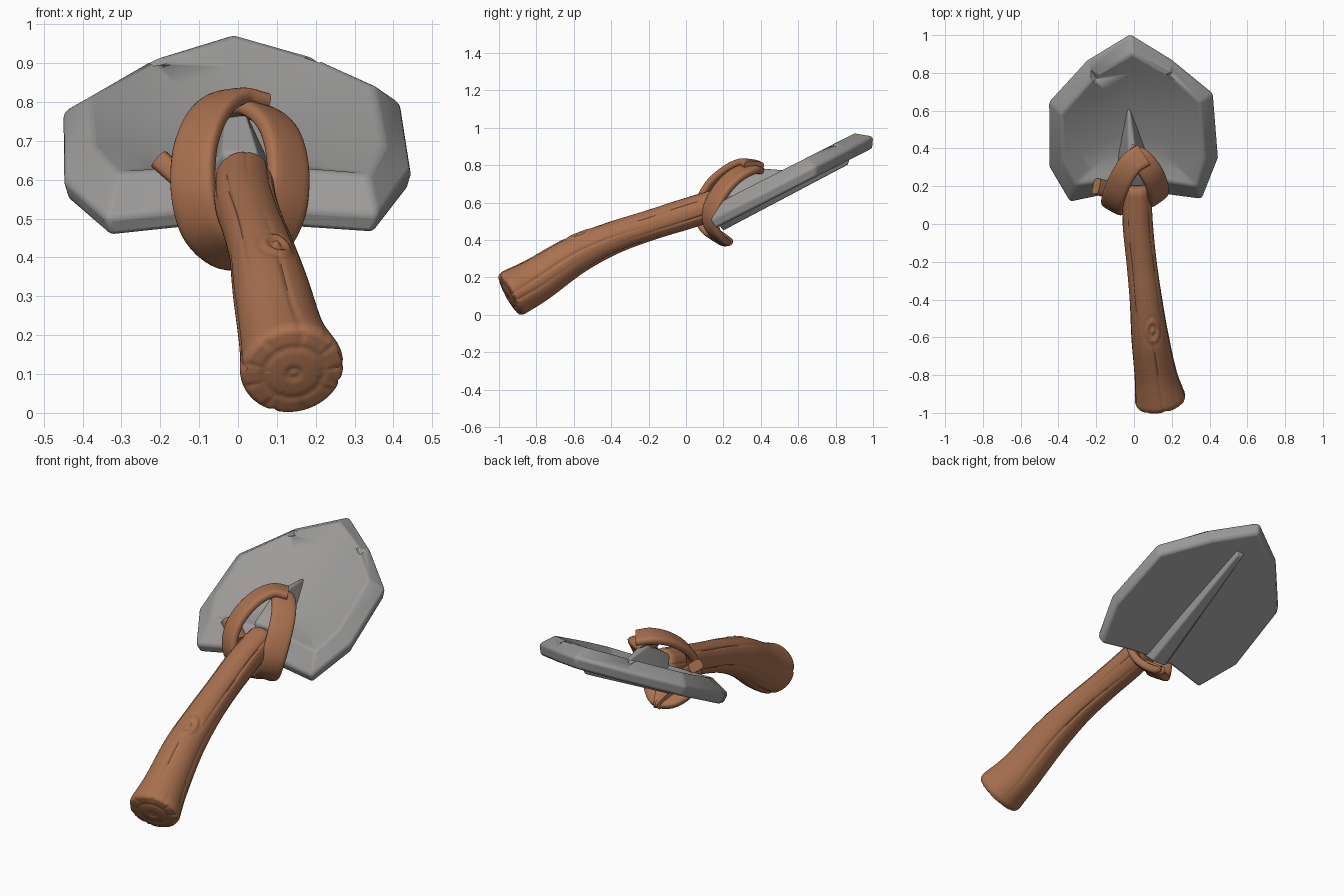
import bpy, bmesh, math
from mathutils import Vector, Matrix

if "Cube" in bpy.data.objects:
    bpy.data.objects.remove(bpy.data.objects["Cube"])


def material(name, rgb):
    m = bpy.data.materials.new(name)
    m.diffuse_color = (*rgb, 1)
    m.use_nodes = True
    m.node_tree.nodes["Principled BSDF"].inputs["Base Color"].default_value = m.diffuse_color
    return m


STONE = material("grey stone", (0.33, 0.325, 0.32))
WOOD = material("brown wood", (0.40, 0.165, 0.08))


def finish(name, bm, mat, bevel=0.0, angle=35):
    bmesh.ops.recalc_face_normals(bm, faces=bm.faces)
    me = bpy.data.meshes.new(name)
    bm.to_mesh(me)
    bm.free()
    ob = bpy.data.objects.new(name, me)
    bpy.context.collection.objects.link(ob)
    me.materials.append(mat)
    if bevel:
        b = ob.modifiers.new("soft edges", 'BEVEL')
        b.width, b.segments, b.limit_method = bevel, 3, 'ANGLE'
        b.angle_limit = math.radians(24)
    bpy.ops.object.select_all(action='DESELECT')
    ob.select_set(True)
    bpy.context.view_layer.objects.active = ob
    bpy.ops.object.shade_smooth_by_angle(angle=math.radians(angle))
    return ob


def spline(pts, n):
    """Catmull-Rom samples through points of any dimension."""
    p = [Vector(q) for q in pts]
    p = [p[0] * 2 - p[1]] + p + [p[-1] * 2 - p[-2]]
    out = []
    for k in range(n + 1):
        f = k / n * (len(p) - 3)
        i = min(int(f), len(p) - 4)
        t = f - i
        a, b, c, d = p[i:i + 4]
        out.append((b * 2 + (c - a) * t + (a * 2 - b * 5 + c * 4 - d) * t * t
                    + (b * 3 - a - c * 3 + d) * t ** 3) * 0.5)
    return out


def skin(bm, rings):
    vs = [[bm.verts.new(c) for c in r] for r in rings]
    n = len(vs[0])
    for a, b in zip(vs, vs[1:]):
        for i in range(n):
            bm.faces.new((a[i], a[(i + 1) % n], b[(i + 1) % n], b[i]))
    bm.faces.new(vs[0])
    bm.faces.new(vs[-1])


def hull(name, pts, mat, bevel):
    bm = bmesh.new()
    for p in pts:
        bm.verts.new(p)
    bmesh.ops.convex_hull(bm, input=bm.verts)
    return finish(name, bm, mat, bevel)


# Sloping blade plane: n is the offset along the blade normal
def on_blade(x, y, n):
    return Vector((x, y, 0.49 + (y - 0.13) * 0.51 + 1.12 * n))


# Blade: outer rim, raised ridge, shallow dish
outer = [(-.02, 1.005), (.2, .87), (.42, .69), (.447, .35), (.36, .13), (.17, .155),
         (-.1, .165), (-.34, .115), (-.45, .30), (-.452, .645), (-.25, .865)]
ridge = [(-.01, .90), (.19, .79), (.35, .645), (.375, .35), (.335, .20), (.17, .225),
         (-.1, .235), (-.31, .21), (-.375, .34), (-.385, .58), (-.21, .78)]


def ring(pts, k, n, dy=0.0):
    return [on_blade(x * k, 0.5 + (y - 0.5) * k + dy, n) for x, y in pts]


bm = bmesh.new()
skin(bm, [ring(outer, .965, -.036, .012), ring(outer, 1, .018), ring(ridge, 1, .081),
          ring(ridge, .75, .052), ring(ridge, .45, .03), ring(ridge, .2, .022)])
blade = finish("blade", bm, STONE, 0.013)
bpy.ops.object.modifier_apply(modifier="soft edges")

# Chipped notches in the rim
for x, y, turn in ((.217, .81, -36), (-.222, .795, 32)):
    bm = bmesh.new()
    bmesh.ops.create_cube(bm, size=1)
    bm.transform(Matrix.Translation(on_blade(x, y, .078))
                 @ Matrix.Rotation(math.radians(27), 4, 'X')
                 @ Matrix.Rotation(math.radians(turn), 4, 'Z')
                 @ Matrix.Rotation(math.radians(45), 4, 'Y')
                 @ Matrix.Diagonal((.034, .09, .034, 1)))
    cutter = finish("notch_cutter", bm, STONE)
    cutter.hide_render = True
    cut = blade.modifiers.new("notch", 'BOOLEAN')
    cut.object, cut.solver = cutter, 'EXACT'
    bpy.context.view_layer.objects.active = blade
    bpy.ops.object.modifier_apply(modifier="notch")
    bpy.data.objects.remove(cutter)

# Tang on top of the blade and rib beneath it
hull("tang", [(-.03, .64, .765), (-.1, .29, .60), (.1, .29, .60), (-.03, .37, .785),
              (.015, .35, .785), (-.04, .2, .67), (.05, .2, .67), (0, .2, .53)], STONE, 0.008)
hull("under_rib", [on_blade(s * x, y, n) for s in (-1, 1) for x, y, n in
                   ((.085, .17, -.02), (.04, .20, -.066), (.03, .88, -.02), (.016, .865, -.055))],
     STONE, 0.006)

# Handle: swept rings of x, y, z, half width, half height
path = spline([(.142, -.944, .107, .139, .13), (.115, -.8, .186, .113, .12),
               (.085, -.6, .315, .099, .104), (.063, -.4, .408, .086, .088),
               (.04, -.2, .477, .080, .081), (.02, 0, .54, .080, .083),
               (.015, .2, .602, .076, .081)], 150)
SIDES = 112
grooves = [(k * 0.73, 0.05 * math.sin(k * 5), k * 1.7) for k in range(9)]


def relief(a, u, p):
    """Wood grain grooves and one knot."""
    d = 0.0
    for base, drift, ph in grooves:
        w = (a - base - drift * 2 * u - 0.09 * math.sin(5 * u + ph) + math.pi) % (2 * math.pi) - math.pi
        depth = 0.5 + 0.5 * math.sin(6 * u + 2 * ph)
        d -= 0.006 * depth * math.exp(-(w / 0.06) ** 2)
    r = math.hypot((p.x - .10) / .045, (p.y + .57) / .075)
    if r < 1.4 and math.sin(a) > 0:
        d = d * min(1, r * r / 2) + 0.005 * math.cos(r * 9) * (1.4 - r)
    return d


def handle_ring(j, k=1.0, push=0.0):
    q = path[j]
    c = Vector(q[:3])
    t = (Vector(path[min(j + 1, 150)][:3]) - Vector(path[max(j - 1, 0)][:3])).normalized()
    side = (Vector((1, 0, 0)) - t * t.x).normalized()
    up = side.cross(t)
    u = j / 150
    edge = 1 - 0.09 * max(0, 1 - j / 5) ** 2 - 0.12 * max(0, 1 - (150 - j) / 4) ** 2
    out = []
    for i in range(SIDES):
        a = 2 * math.pi * i / SIDES
        dirn = side * math.cos(a) * q[3] + up * math.sin(a) * q[4]
        # radial cracks near the rim of the end grain
        crack = 0.006 * max(0, k - .6) * max(0, math.cos(a * 9 + math.sin(a * 2))) ** 6 if j == 0 else 0
        out.append(c + dirn * k * edge + dirn.normalized() * relief(a, u, c + dirn) * k
                   + t * (push + crack * 2))
    return out


rings = []
for k in [0.02 + 0.06 * i for i in range(16)]:   # end grain rings on the butt
    groove = 0.004 * math.exp(-((k - .62) / .06) ** 2) + 0.005 * math.exp(-((k - .1) / .07) ** 2)
    rings.append(handle_ring(0, k, -0.014 * (1 - k * k) + groove))
rings += [handle_ring(j) for j in range(151)]
rings += [handle_ring(150, .85, .006), handle_ring(150, .4, .008)]
bm = bmesh.new()
skin(bm, rings)
finish("handle", bm, WOOD, angle=50)


# Leather straps: rounded flat section facing away from the lashing centre
def strap(name, pts, width, thick, centre=(0.01, .32, .6)):
    line = spline(pts, 40)
    rs = []
    for j, p in enumerate(line):
        t = (line[min(j + 1, 40)] - line[max(j - 1, 0)]).normalized()
        n = p - Vector(centre)
        n = (n - t * n.dot(t)).normalized()
        b = t.cross(n)
        r = []
        for i in range(20):
            a = 2 * math.pi * i / 20
            ca, sa = math.cos(a), math.sin(a)
            r.append(p + b * math.copysign(abs(ca) ** .5, ca) * width / 2
                     + n * math.copysign(abs(sa) ** .6, sa) * thick / 2)
        rs.append(r)
    bm = bmesh.new()
    skin(bm, rs)
    finish(name, bm, WOOD, angle=60)


strap("left_strap", [(.05, .365, .80), (-.015, .32, .812), (-.07, .235, .775), (-.108, .14, .69),
                     (-.115, .09, .58), (-.09, .1, .475), (-.03, .155, .415), (.05, .2, .415)],
      .125, .045)
strap("right_strap", [(-.03, .365, .775), (.04, .335, .78), (.098, .26, .74), (.126, .185, .66),
                      (.126, .135, .56), (.1, .135, .475), (.05, .17, .42), (-.02, .2, .415)],
      .125, .045)
strap("strap_tail", [(-.11, .17, .57), (-.155, .185, .61), (-.2, .2, .65)],
      .085, .055, (-.1, .2, .8))
